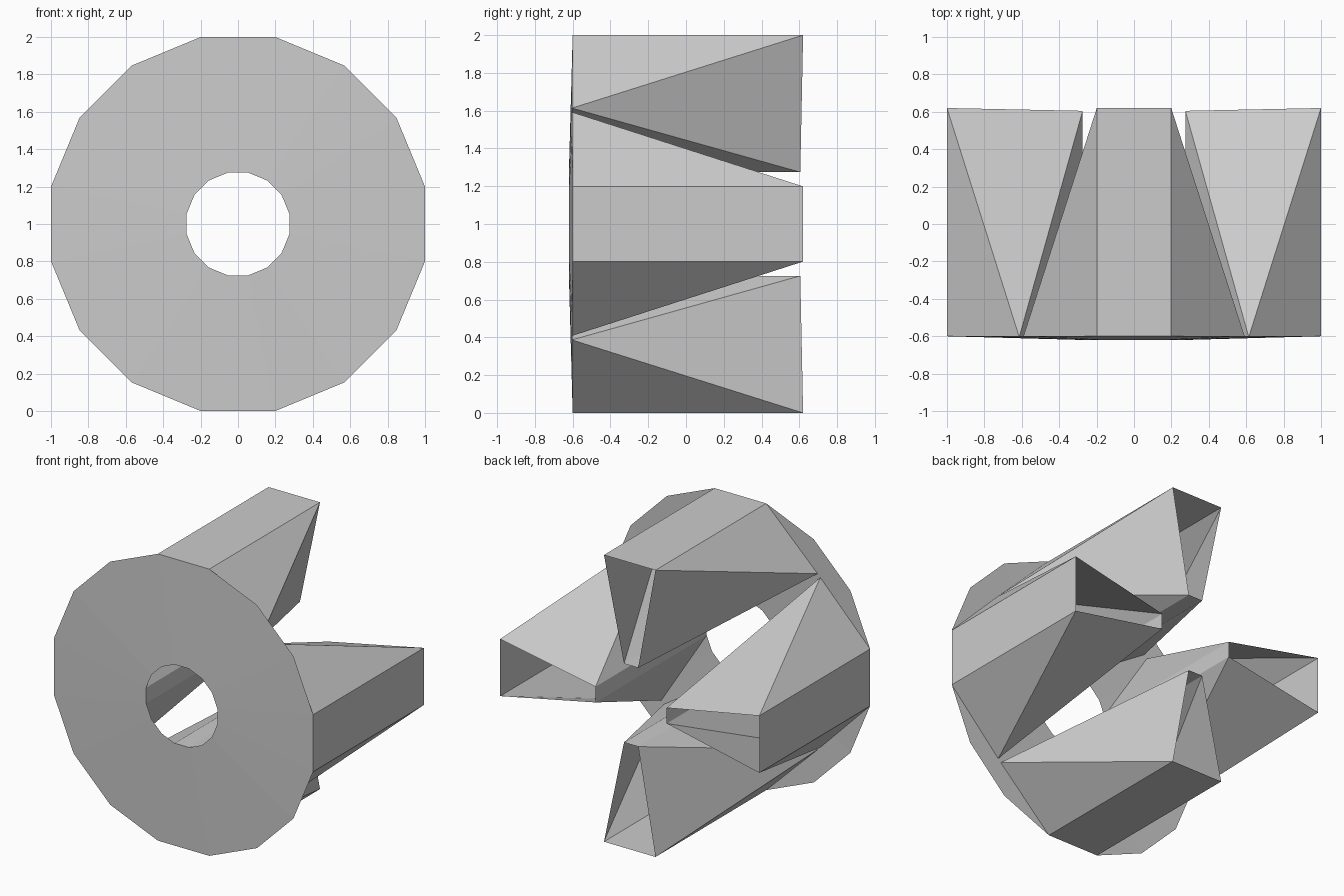
import bpy, bmesh, math
from mathutils import Vector

if "Cube" in bpy.data.objects:
    bpy.data.objects.remove(bpy.data.objects["Cube"])

SIDES = 16
STEP = math.tau / SIDES
R_OUT, R_IN, R_TIP = 1.0196, 0.28, 0.853   # rim, bore and root-tip radii


def polar(r, a, y):
    return Vector((r * math.cos(a), y, 1 + r * math.sin(a)))


def make_object(name, bm):
    mesh = bpy.data.meshes.new(name)
    bm.to_mesh(mesh)
    bm.free()
    ob = bpy.data.objects.new(name, mesh)
    bpy.context.collection.objects.link(ob)
    return ob


# Front plate: a thin, very shallow cone with a 16-sided bore
bm = bmesh.new()
angles = [(i + 0.5) * STEP for i in range(SIDES)]
rim = [bm.verts.new(polar(R_OUT, a, -0.60)) for a in angles]
bore = [bm.verts.new(polar(R_IN, a, -0.62)) for a in angles]
for i in range(SIDES):
    j = (i + 1) % SIDES
    bm.faces.new((rim[i], rim[j], bore[j], bore[i]))
bm.normal_update()
for f in bm.faces:
    if f.normal.y > 0:
        f.normal_flip()
make_object("front_plate", bm)


# Tapering jaws: open-backed shells narrowing away from the plate
def jaw(name, mid):
    bm = bmesh.new()
    centre = polar(0.65, mid, 0)
    pts = {}
    for s in (-1, 1):
        a = mid + s * STEP / 2
        pts["outer_front", s] = bm.verts.new(polar(R_OUT, a, -0.60))
        pts["outer_back", s] = bm.verts.new(polar(R_OUT, a, 0.62))
        pts["inner_front", s] = bm.verts.new(polar(R_IN, a, -0.62))
        pts["inner_back", s] = bm.verts.new(polar(R_IN, a, 0.605))
        pts["tip", s] = bm.verts.new(polar(R_TIP, mid + s * math.radians(44), -0.604))
    for ring in ("outer", "inner"):
        f, b = ring + "_front", ring + "_back"
        bm.faces.new((pts[f, -1], pts[f, 1], pts[b, 1], pts[b, -1]))
        for s in (-1, 1):
            bm.faces.new((pts[f, s], pts[b, s], pts["tip", s]))
    for s in (-1, 1):
        bm.faces.new((pts["outer_back", s], pts["inner_back", s], pts["tip", s]))
    bm.normal_update()
    for f in bm.faces:
        if f.normal.dot(f.calc_center_median() - centre) < 0:
            f.normal_flip()
    make_object(name, bm)


for k, side in enumerate(("right", "top", "left", "bottom")):
    jaw(side + "_jaw", k * math.pi / 2)
